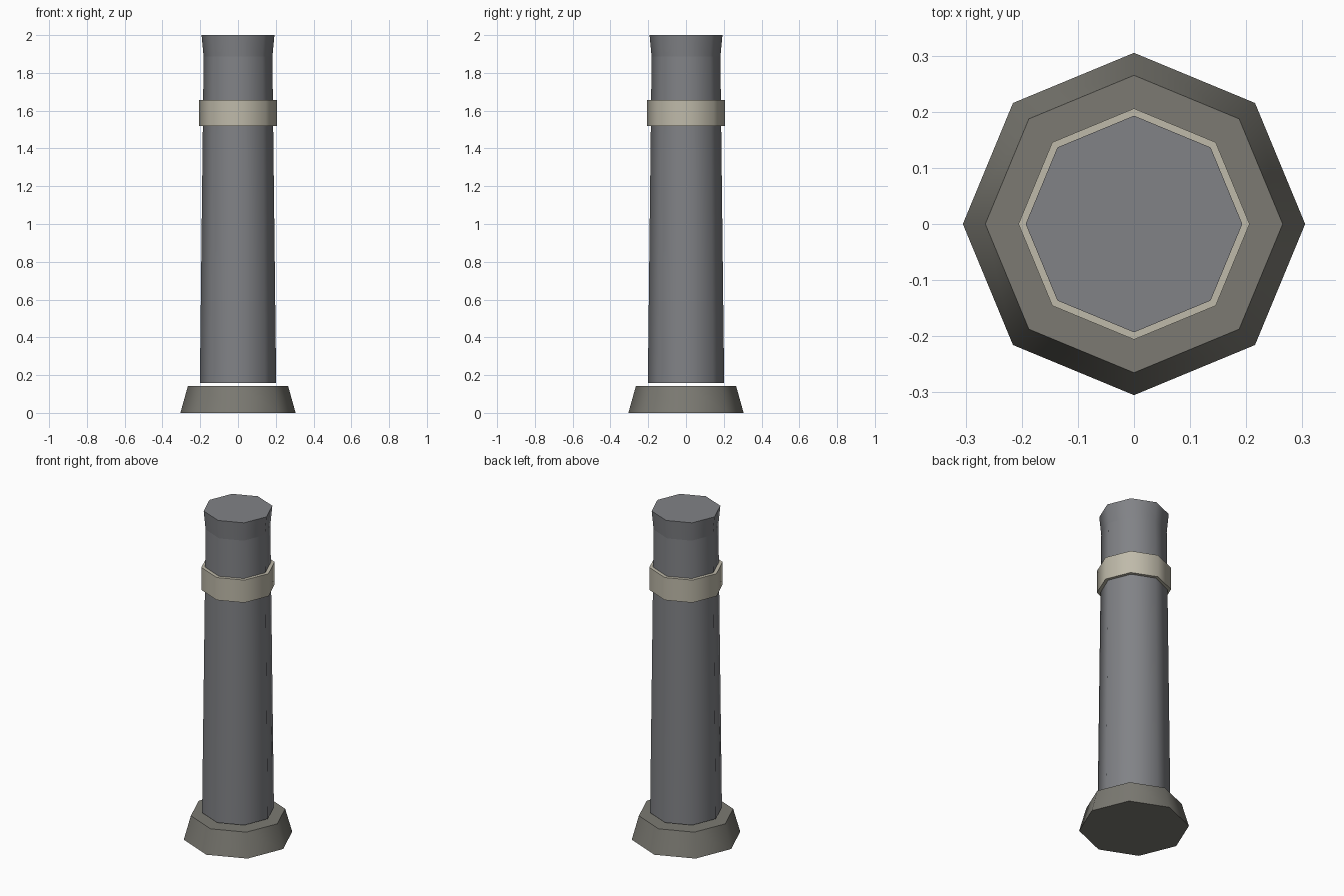
import bpy
import math

if "Cube" in bpy.data.objects:
    bpy.data.objects.remove(bpy.data.objects["Cube"])


def material(name, rgb):
    m = bpy.data.materials.new(name)
    m.diffuse_color = (*rgb, 1)
    m.use_nodes = True
    m.node_tree.nodes["Principled BSDF"].inputs["Base Color"].default_value = m.diffuse_color
    return m


def octagon(name, r_bottom, r_top, z0, z1, mat):
    """Eight-sided tapered drum with a corner on each axis."""
    bpy.ops.mesh.primitive_cone_add(vertices=8, radius1=r_bottom, radius2=r_top,
                                    depth=z1 - z0, location=(0, 0, (z0 + z1) / 2))
    ob = bpy.context.object
    ob.name = name
    ob.data.materials.append(mat)
    # Rounded shading around the sides, crisp caps
    bpy.ops.object.shade_smooth_by_angle(angle=math.radians(50))
    return ob


iron = material("iron_grey", (0.22, 0.225, 0.24))
stone = material("stone_grey", (0.20, 0.195, 0.17))
pale = material("pale_band", (0.52, 0.49, 0.40))

# Flared foot, with a hairline gap below the shaft
octagon("base", 0.305, 0.265, 0.0, 0.143, stone)
# Tapering shaft
octagon("shaft", 0.202, 0.182, 0.157, 1.886, iron)
# Pale collar around the shaft
octagon("band", 0.206, 0.206, 1.518, 1.656, pale)
# Flared top
octagon("cap", 0.182, 0.193, 1.886, 2.0, iron)
